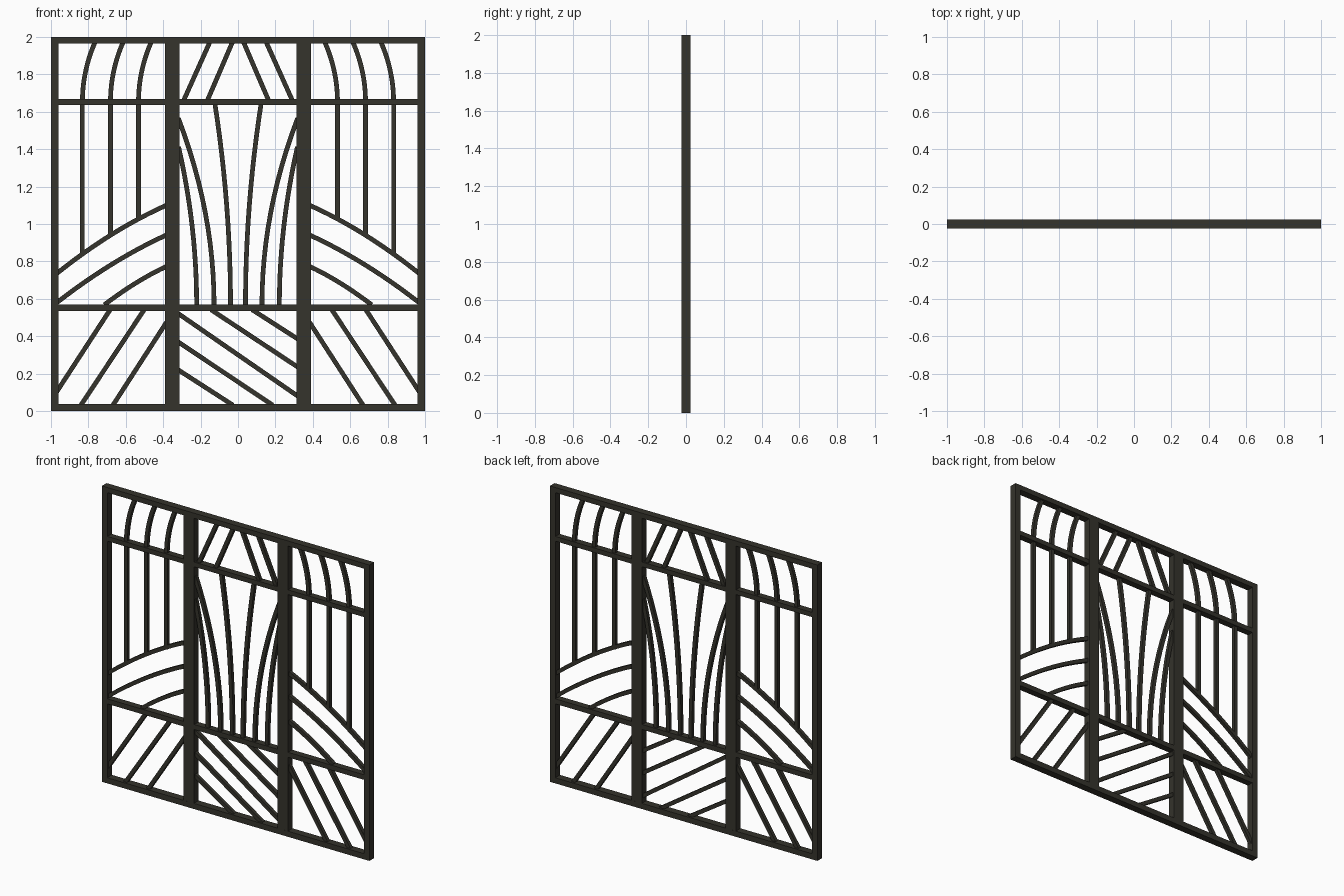
import bpy, bmesh, math
from mathutils import Vector

if "Cube" in bpy.data.objects:
    bpy.data.objects.remove(bpy.data.objects["Cube"])

mat = bpy.data.materials.new("dark bronze metal")
mat.diffuse_color = (0.035, 0.033, 0.025, 1)
mat.use_nodes = True
mat.node_tree.nodes["Principled BSDF"].inputs["Base Color"].default_value = mat.diffuse_color
BAR_W, BAR_D = 0.025, 0.024      # thin bar width and depth


def finish(bm, name, mirror):
    bmesh.ops.recalc_face_normals(bm, faces=bm.faces)
    me = bpy.data.meshes.new(name)
    bm.to_mesh(me)
    bm.free()
    me.materials.append(mat)
    ob = bpy.data.objects.new(name, me)
    bpy.context.collection.objects.link(ob)
    if mirror:
        m = ob.modifiers.new("mirror", 'MIRROR')
        m.use_mirror_merge = False
    return ob


def box(name, x0, x1, z0, z1, depth, mirror=False):
    bm = bmesh.new()
    bmesh.ops.create_cube(bm, size=1)
    for v in bm.verts:
        v.co = ((x0 + x1) / 2 + v.co.x * (x1 - x0), v.co.y * depth,
                (z0 + z1) / 2 + v.co.z * (z1 - z0))
    return finish(bm, name, mirror)


def bar(name, pts, mirror=True):
    """Rectangular bar swept along a path in the x-z plane."""
    p = [Vector(q) for q in pts]
    h, d = BAR_W / 2, BAR_D / 2
    bm = bmesh.new()
    rings = []
    for i, q in enumerate(p):
        t = (p[min(i + 1, len(p) - 1)] - p[max(i - 1, 0)]).normalized()
        n = Vector((-t.y, t.x)) * h
        # run the ends a little way into the frame
        if i == 0:
            q = q - t * 0.012
        if i == len(p) - 1:
            q = q + t * 0.012
        a, b = q + n, q - n
        rings.append([bm.verts.new(c) for c in (
            (a.x, -d, a.y), (b.x, -d, b.y), (b.x, d, b.y), (a.x, d, a.y))])
    for r, s in zip(rings, rings[1:]):
        for k in range(4):
            bm.faces.new((r[k], r[(k + 1) % 4], s[(k + 1) % 4], s[k]))
    bm.faces.new(rings[0])
    bm.faces.new(rings[-1])
    return finish(bm, name, mirror)


def parabola(x, xs, zs):
    return sum(zs[i] * math.prod((x - xs[j]) / (xs[i] - xs[j])
               for j in range(3) if j != i) for i in range(3))


# Outer frame and main divisions
box("side_frame", -1, -0.96, 0, 2, 0.05, True)
box("mullion", -0.39, -0.312, 0.02, 1.98, 0.0495, True)
box("top_rail", -0.97, 0.97, 1.965, 2, 0.05)
box("bottom_rail", -0.97, 0.97, 0, 0.038, 0.05)
box("upper_crossbar", -0.97, 0.97, 1.636, 1.668, 0.045)
box("lower_crossbar", -0.97, 0.97, 0.536, 0.57, 0.045)

# Side panels: uprights that bend inwards at the top
N = 12
for x0, z0 in ((-0.832, 0.845), (-0.682, 0.945), (-0.532, 1.03)):
    R = 0.79
    arc = []
    for i in range(N + 1):
        dz = 0.315 * i / N
        arc.append((x0 + R - math.sqrt(R * R - dz * dz), 1.652 + dz))
    bar("side_upright", [(x0, z0)] + arc)

# Side panels: sweeping hill arcs
for xs, zs in (((-0.963, -0.682, -0.39), (0.74, 0.94, 1.097)),
               ((-0.963, -0.682, -0.39), (0.584, 0.78, 0.938)),
               ((-0.705, -0.55, -0.39), (0.575, 0.682, 0.77))):
    pts = []
    for i in range(N + 1):
        x = xs[0] + (xs[2] - xs[0]) * i / N
        pts.append((x, parabola(x, xs, zs)))
    bar("hill_arc", pts)

# Side panels: lower diagonals
for a, b in (((-0.966, 0.108), (-0.69, 0.532)),
             ((-0.834, 0.04), (-0.508, 0.532)),
             ((-0.663, 0.04), (-0.388, 0.466))):
    bar("lower_diagonal", (a, b))

# Centre panel: flaring stems
for x0, x1, z1 in ((-0.221, -0.315, 1.40), (-0.128, -0.315, 1.555),
                   (-0.04, -0.123, 1.64)):
    bar("centre_stem", [(x0 + (x1 - x0) * (i / N) ** 2,
                         0.565 + (z1 - 0.565) * i / N) for i in range(N + 1)])

# Centre panel: top diagonals
for a, b in (((-0.29, 1.662), (-0.153, 1.967)),
             ((-0.163, 1.662), (-0.032, 1.967))):
    bar("top_diagonal", (a, b))

# Centre panel: lower slats, all sloping down to the right
for a, b in (((0.086, 0.535), (0.315, 0.388)),
             ((-0.134, 0.535), (0.315, 0.238)),
             ((-0.315, 0.518), (0.315, 0.083)),
             ((-0.315, 0.366), (0.176, 0.038)),
             ((-0.315, 0.217), (-0.037, 0.038))):
    bar("centre_slat", (a, b), False)
